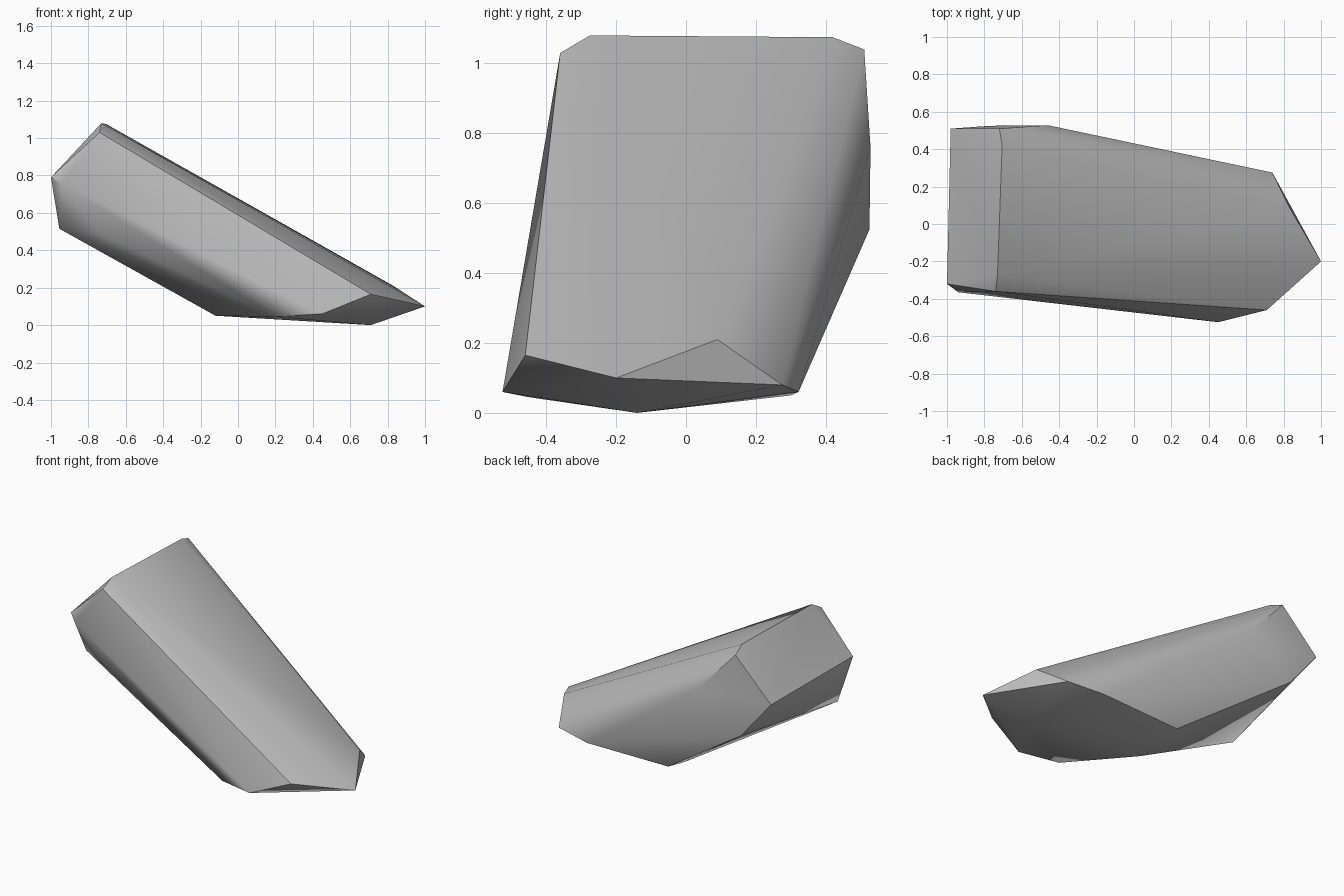
import bpy
import bmesh
import math

cube = bpy.data.objects.get("Cube")
if cube:
    bpy.data.objects.remove(cube, do_unlink=True)

# Stone colour
stone = bpy.data.materials.new("stone grey")
stone.use_nodes = True
grey = (0.5, 0.5, 0.5, 1)
stone.diffuse_color = grey
stone.node_tree.nodes["Principled BSDF"].inputs["Base Color"].default_value = grey

# Corners of the slanted rock, grouped by region
high_end = [(-.73, -.275, 1.08), (-.74, -.36, 1.03), (-.705, .42, 1.075), (-.72, .51, 1.04),
            (-1, -.32, .79), (-.94, -.365, .755), (-.98, .51, .78), (-.46, .528, .76)]
low_end = [(.83, .09, .21), (.74, .275, .08), (1, -.2, .1), (.71, -.46, .165),
           (.45, -.525, .06), (.71, -.14, 0)]
underside = [(-.77, .525, .525), (-.955, -.225, .515), (-.73, -.315, .485), (.5, .322, .06),
             (-.08, .3, .05), (-.12, .2, .05), (-.12, -.09, .05), (.2, -.45, .045)]

# Wrap the corners in a closed convex shell
bm = bmesh.new()
for corner in high_end + low_end + underside:
    bm.verts.new(corner)
hull = bmesh.ops.convex_hull(bm, input=bm.verts)
loose = [v for v in bm.verts if not v.link_faces]
bmesh.ops.delete(bm, geom=loose, context="VERTS")
bmesh.ops.recalc_face_normals(bm, faces=bm.faces)
mesh = bpy.data.meshes.new("rock")
bm.to_mesh(mesh)
bm.free()
mesh.materials.append(stone)

rock = bpy.data.objects.new("rock", mesh)
bpy.context.collection.objects.link(rock)

# Smooth shading with crisp breaks
bpy.ops.object.select_all(action="DESELECT")
rock.select_set(True)
bpy.context.view_layer.objects.active = rock
bpy.ops.object.shade_smooth_by_angle(angle=math.radians(32))
